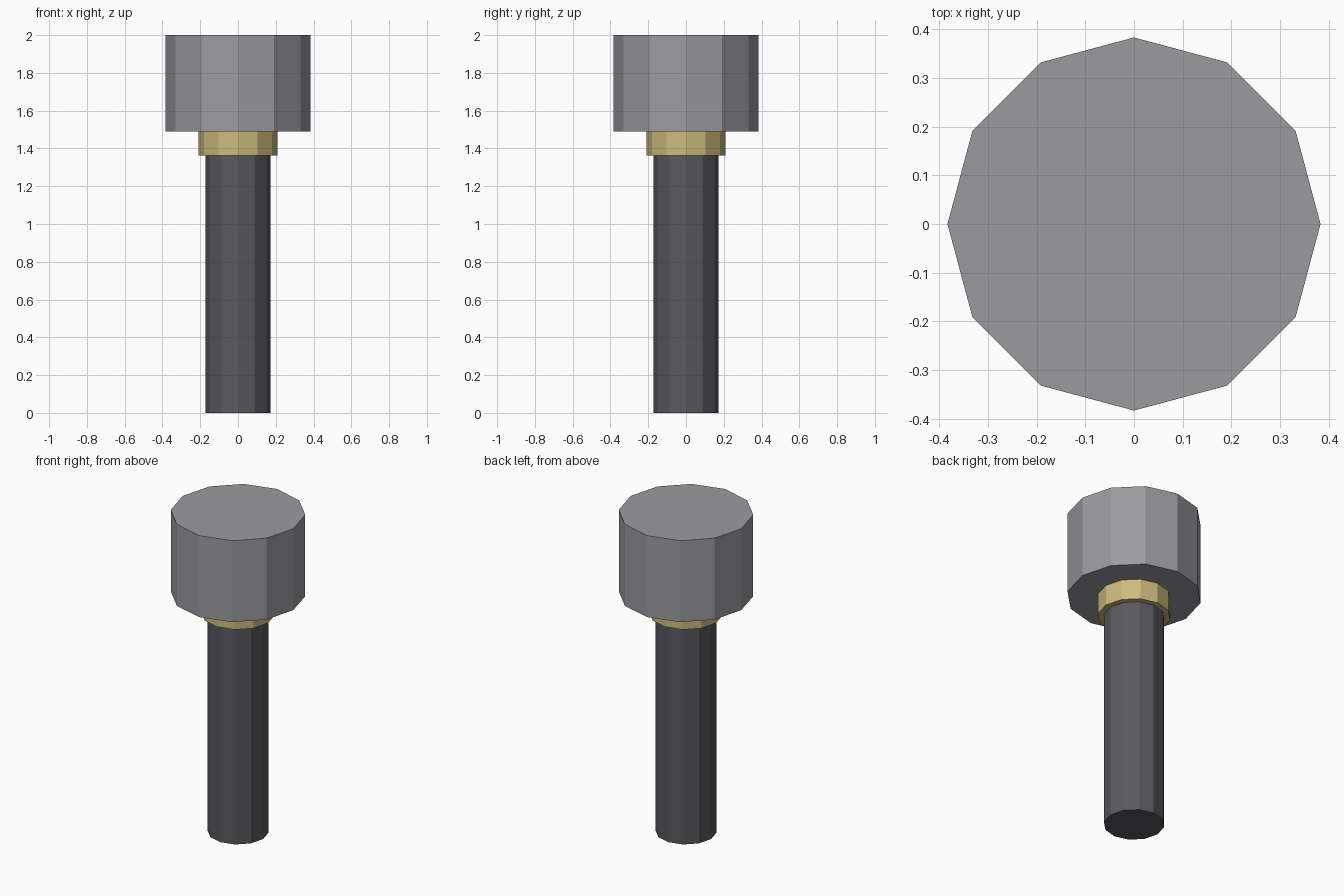
import bpy

if "Cube" in bpy.data.objects:
    bpy.data.objects.remove(bpy.data.objects["Cube"])

SIDES = 12


def material(name, color):
    mat = bpy.data.materials.new(name)
    mat.diffuse_color = (*color, 1.0)
    mat.use_nodes = True
    mat.node_tree.nodes["Principled BSDF"].inputs["Base Color"].default_value = mat.diffuse_color
    return mat


def prism(name, radius, bottom, top, mat):
    bpy.ops.mesh.primitive_cylinder_add(
        vertices=SIDES, radius=radius, depth=top - bottom,
        location=(0, 0, (bottom + top) / 2))
    obj = bpy.context.object
    obj.name = name
    obj.data.materials.append(mat)
    return obj


dark_grip = material("dark_grip", (0.10, 0.10, 0.115))
brass = material("brass", (0.60, 0.50, 0.20))
steel = material("steel", (0.33, 0.325, 0.35))

# Handle, collar and head, stacked from the ground up
prism("handle", 0.173, 0.0, 1.362, dark_grip)
prism("collar", 0.208, 1.362, 1.49, brass)
prism("head", 0.383, 1.49, 2.0, steel)
